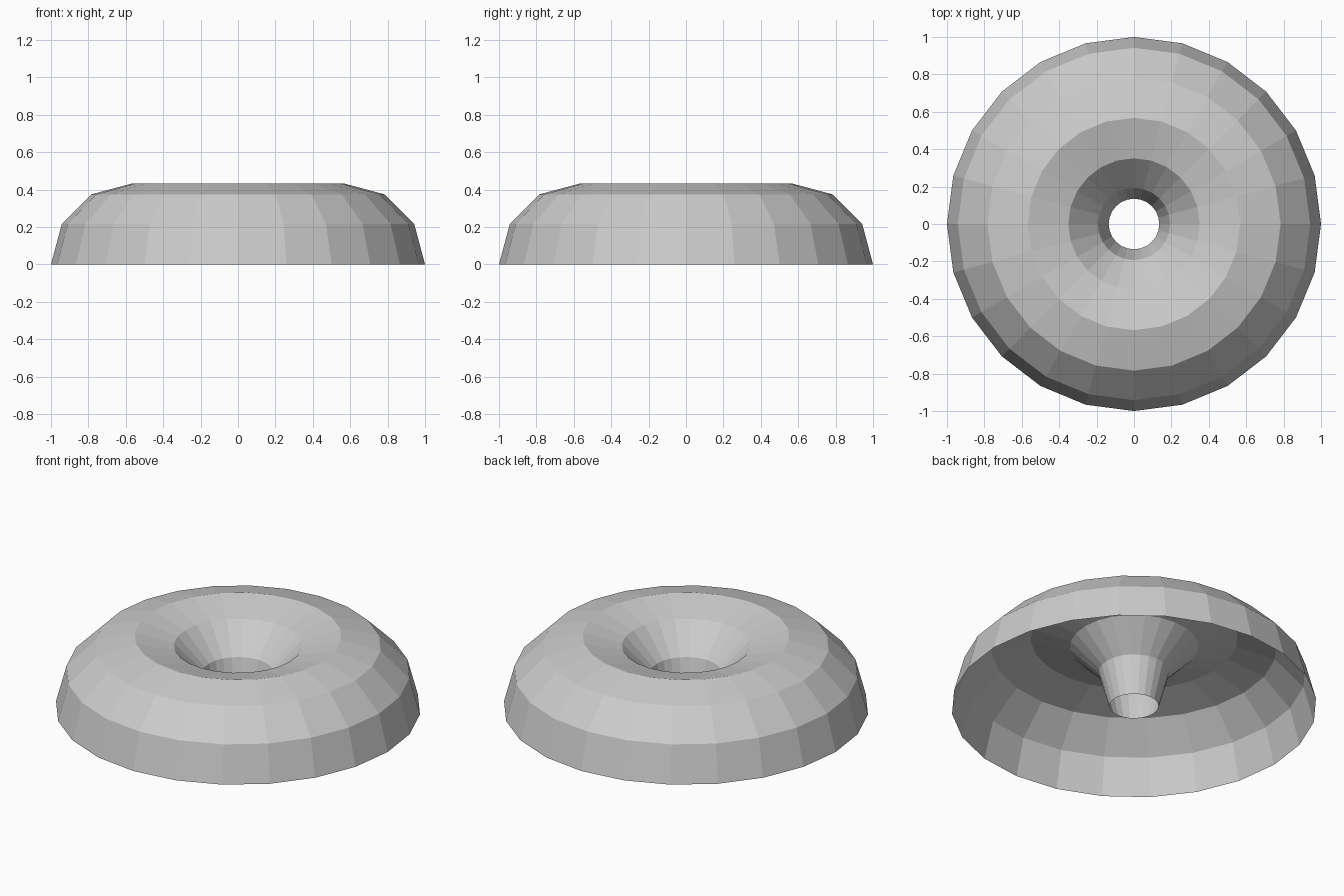
import bpy, bmesh
from math import sin, cos, pi

if "Cube" in bpy.data.objects:
    bpy.data.objects.remove(bpy.data.objects["Cube"])

MAJOR, MINOR = 0.5676, 0.4324   # ring radius and tube radius
RING_SIDES, ARC_STEPS = 24, 6   # low-poly half torus, open underneath

bm = bmesh.new()

# Half-circle tube profile swept around z
rings = []
for i in range(RING_SIDES):
    a = 2 * pi * i / RING_SIDES
    ring = []
    for j in range(ARC_STEPS + 1):
        t = pi * j / ARC_STEPS
        r = MAJOR + MINOR * cos(t)
        ring.append(bm.verts.new((r * cos(a), r * sin(a), MINOR * sin(t))))
    rings.append(ring)

# Flat quads between neighbouring profiles, facing outward
for i in range(RING_SIDES):
    p, q = rings[i], rings[(i + 1) % RING_SIDES]
    for j in range(ARC_STEPS):
        bm.faces.new((p[j], q[j], q[j + 1], p[j + 1]))

mesh = bpy.data.meshes.new("half_ring_shell")
bm.to_mesh(mesh)
bm.free()
shell = bpy.data.objects.new("half_ring_shell", mesh)
bpy.context.collection.objects.link(shell)
